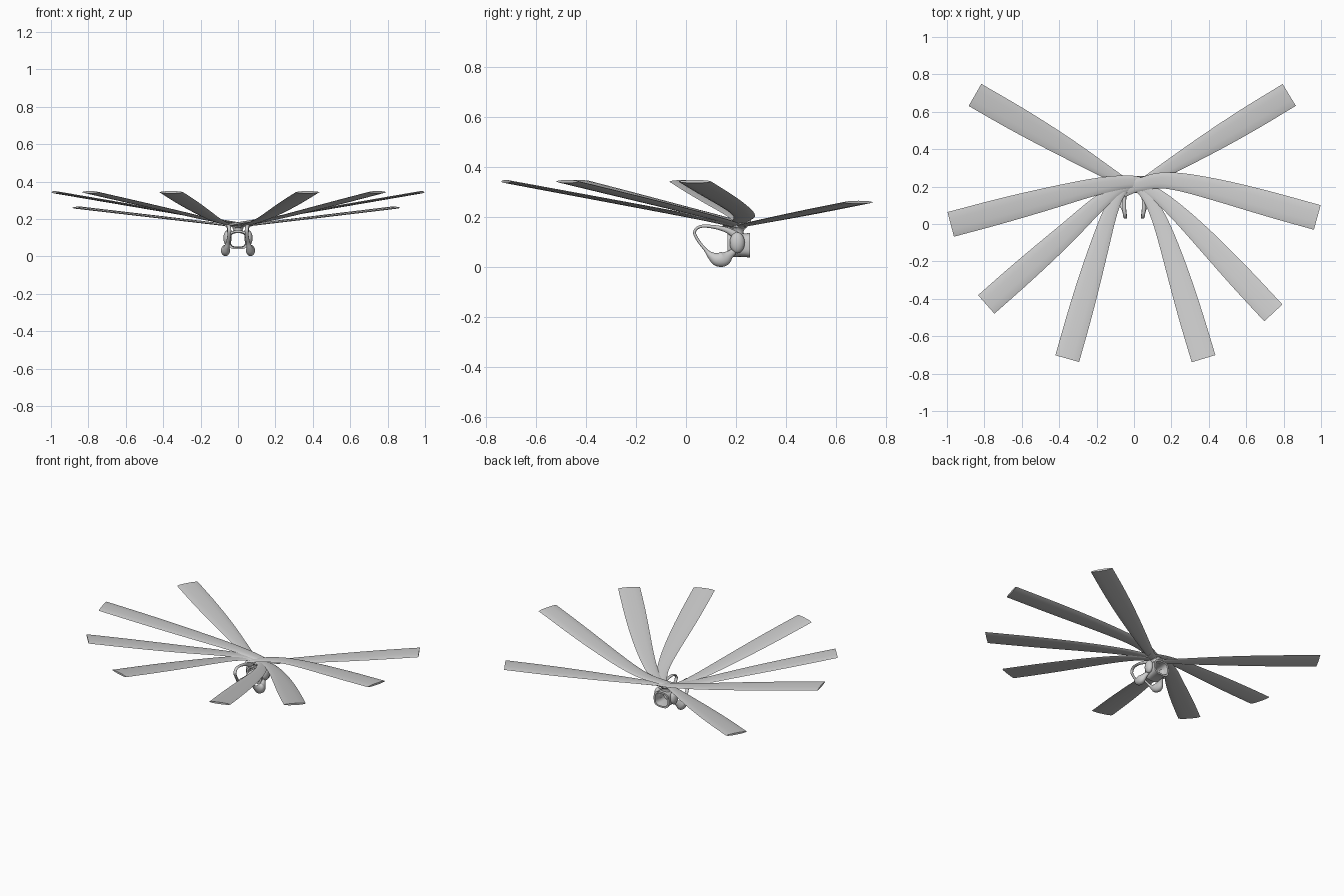
import bpy, math
from mathutils import Vector

if "Cube" in bpy.data.objects:
    bpy.data.objects.remove(bpy.data.objects["Cube"])


def catmull(points, steps):
    """Smooth curve through points of any dimension."""
    p = [Vector(q) for q in points]
    p = [p[0] * 2 - p[1]] + p + [p[-1] * 2 - p[-2]]
    out = []
    for i in range(1, len(p) - 2):
        a, b, c, d = p[i - 1:i + 3]
        for s in range(steps):
            t = s / steps
            out.append(0.5 * (2 * b + (c - a) * t + (2 * a - 5 * b + 4 * c - d) * t * t
                              + (3 * b - a - 3 * c + d) * t ** 3))
    return out + [p[-2]]


def build(name, rings, closed=False, angle=50):
    """Skin a list of equal point rings."""
    n, m = len(rings[0]), len(rings)
    faces = []
    for i in range(m if closed else m - 1):
        k = (i + 1) % m
        for j in range(n):
            l = (j + 1) % n
            faces.append((i * n + j, i * n + l, k * n + l, k * n + j))
    if not closed:
        faces += [tuple(reversed(range(n))), tuple(range((m - 1) * n, m * n))]
    mesh = bpy.data.meshes.new(name)
    mesh.from_pydata([v for r in rings for v in r], [], faces)
    mesh.update()
    ob = bpy.data.objects.new(name, mesh)
    bpy.context.collection.objects.link(ob)
    bpy.context.view_layer.objects.active = ob
    ob.select_set(True)
    bpy.ops.object.mode_set(mode='EDIT')
    bpy.ops.mesh.select_all(action='SELECT')
    bpy.ops.mesh.normals_make_consistent(inside=False)
    bpy.ops.object.mode_set(mode='OBJECT')
    bpy.ops.object.shade_smooth_by_angle(angle=math.radians(angle))
    ob.select_set(False)
    return ob


# Shallow pillow section shared by all blades
SECTION = [(-1, 0), (-.8, .6), (-.4, .95), (0, 1), (.4, .95), (.8, .6),
           (1, 0), (.8, -.6), (.4, -.95), (0, -1), (-.4, -.95), (-.8, -.6)]


def blade(name, path, z0, z1, root, tip):
    """Ribbon following a plan-view path, rising and widening to a square end."""
    pts = catmull(path, 8)
    dist = [0]
    for a, b in zip(pts, pts[1:]):
        dist.append(dist[-1] + (b - a).length)
    rings = []
    for i, p in enumerate(pts):
        t = dist[i] / dist[-1]
        d = (pts[min(i + 1, len(pts) - 1)] - pts[max(i - 1, 0)]).normalized()
        side = Vector((-d.y, d.x))
        w = root + (tip - root) * math.sin(min(1, t * 1.15) * math.pi / 2)
        z = z0 + (z1 - z0) * t
        rings.append([(p.x + side.x * u * w, p.y + side.y * u * w, z + v * 0.006)
                      for u, v in SECTION])
    return build(name, rings)


# Eight blades radiating from the hub
blade("rear_blade_left", [(.02, .18), (-.12, .262), (-.4, .43), (-.85, .69)], .158, .26, .018, .068)
blade("rear_blade_right", [(-.02, .18), (.12, .262), (.4, .43), (.83, .69)], .158, .26, .018, .068)
blade("side_blade_left", [(.07, .215), (-.03, .225), (-.2, .2), (-.5, .125), (-.98, -.002)],
      .165, .343, .028, .068)
blade("side_blade_right", [(-.06, .17), (.03, .21), (.18, .232), (.45, .18), (.98, .035)],
      .165, .343, .028, .068)
blade("middle_blade_left", [(.03, .215), (-.08, .19), (-.2, .1), (-.4, -.085), (-.79, -.43)],
      .162, .343, .025, .066)
blade("middle_blade_right", [(.0, .2), (.08, .18), (.19, .1), (.38, -.085), (.745, -.475)],
      .162, .343, .025, .066)
blade("front_blade_left", [(.01, .225), (-.06, .185), (-.12, .08), (-.2, -.17), (-.357, -.72)],
      .16, .343, .022, .066)
blade("front_blade_right", [(.0, .21), (.055, .165), (.12, .06), (.205, -.17), (.372, -.72)],
      .16, .343, .022, .066)

# Hub cuff: hollow rounded-rectangle tube along y, waisted in the middle
profile = [(.165, 1.0), (.185, .96), (.215, .92), (.24, .95), (.256, 1.0),
           (.256, .8), (.215, .72), (.165, .8)]
rings = []
for k in range(40):
    a = 2 * math.pi * k / 40
    c, s = math.cos(a), math.sin(a)
    u = math.copysign(abs(c) ** .65, c) * .055
    v = math.copysign(abs(s) ** .65, s) * .05
    rings.append([(u * f, y, .088 + v * f) for y, f in profile])
build("hub_cuff", rings, closed=True, angle=40)

# Neck joining the cuff to the blade roots
rings = []
for z, r in [(.125, .032), (.14, .024), (.155, .03), (.165, .04)]:
    rings.append([(r * math.cos(a * math.pi / 12), .205 + r * math.sin(a * math.pi / 12), z)
                  for a in range(24)])
build("hub_neck", rings)

# Looping straps swelling into a round pod: x, y, z, half width in x, half thickness
LOOP = [(.046, .205, .125, .012, .016), (.05, .16, .15, .01, .011), (.052, .1, .163, .01, .007),
        (.05, .055, .162, .01, .006), (.046, .034, .14, .01, .006), (.048, .05, .105, .01, .006),
        (.055, .078, .07, .012, .007), (.062, .098, .048, .016, .015), (.066, .125, .032, .024, .028),
        (.068, .152, .034, .022, .03), (.062, .174, .05, .014, .018), (.052, .195, .066, .009, .011)]
for name, sx in (("strap_left", -1), ("strap_right", 1)):
    pts = catmull(LOOP, 5)
    rings = []
    for i, p in enumerate(pts):
        a, b = pts[max(i - 1, 0)], pts[min(i + 1, len(pts) - 1)]
        d = Vector((b[1] - a[1], b[2] - a[2])).normalized()
        ring = []
        for k in range(14):
            t = 2 * math.pi * k / 14
            h = p[4] * math.sin(t)
            ring.append((sx * (p[0] + p[3] * math.cos(t)), p[1] - d.y * h, max(0, p[2] + d.x * h)))
        rings.append(ring)
    build(name, rings)

# Slim side lugs where the straps meet the cuff
for name, sx in (("lug_left", -1), ("lug_right", 1)):
    bpy.ops.mesh.primitive_uv_sphere_add(segments=20, ring_count=12, radius=1,
                                         location=(sx * .056, .205, .098))
    ob = bpy.context.object
    ob.name = name
    ob.scale = (.022, .03, .042)
    bpy.ops.object.shade_smooth()
    ob.select_set(False)
